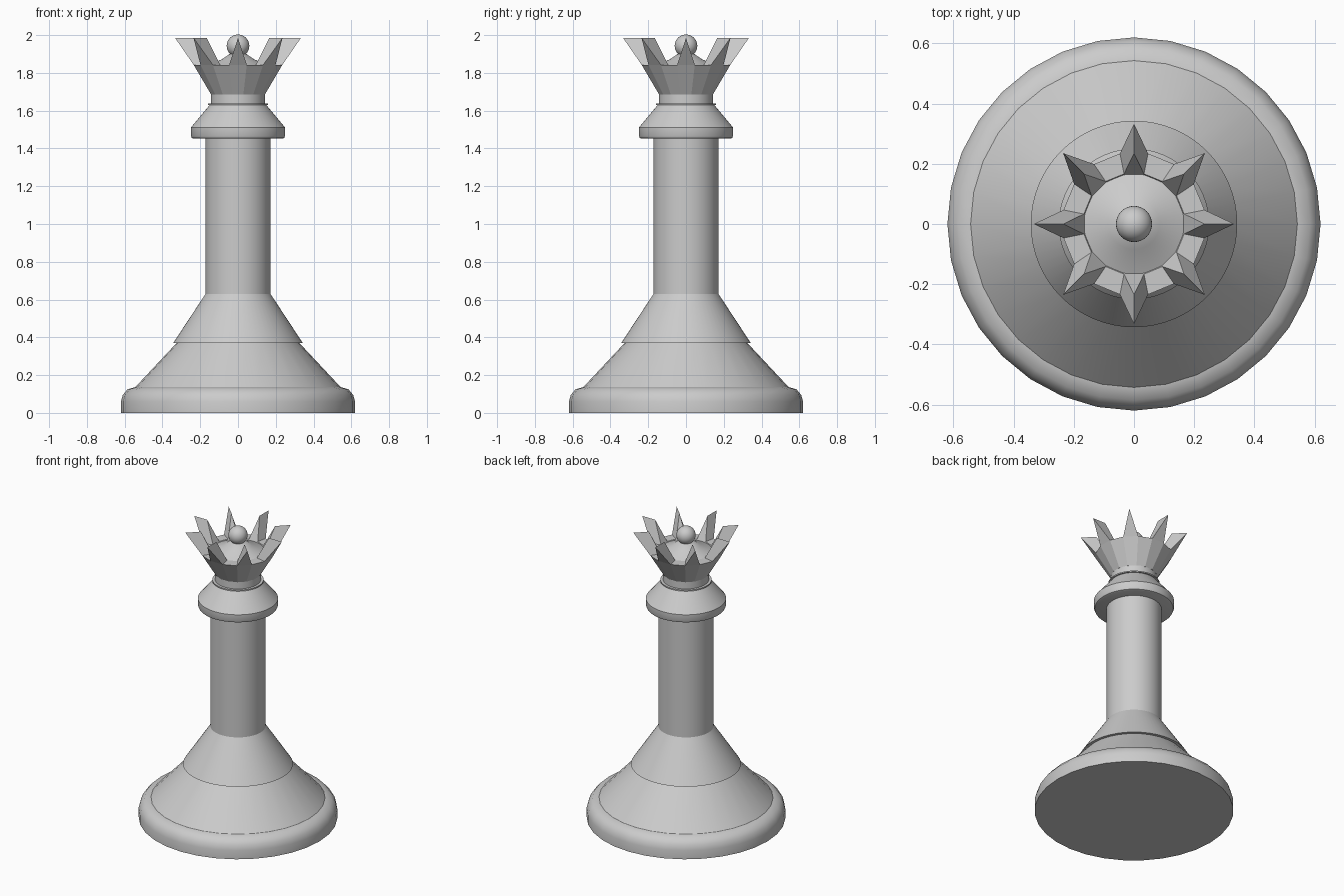
import bpy, bmesh, math

if "Cube" in bpy.data.objects:
    bpy.data.objects.remove(bpy.data.objects["Cube"])

mat = bpy.data.materials.new("plain_grey")
mat.diffuse_color = (0.6, 0.6, 0.6, 1)
mat.use_nodes = True
mat.node_tree.nodes["Principled BSDF"].inputs["Base Color"].default_value = mat.diffuse_color


def finish(name, bm, angle=35):
    bmesh.ops.recalc_face_normals(bm, faces=bm.faces)
    me = bpy.data.meshes.new(name)
    bm.to_mesh(me)
    bm.free()
    me.materials.append(mat)
    ob = bpy.data.objects.new(name, me)
    bpy.context.collection.objects.link(ob)
    bpy.ops.object.select_all(action='DESELECT')
    ob.select_set(True)
    bpy.context.view_layer.objects.active = ob
    if angle:
        bpy.ops.object.shade_smooth_by_angle(angle=math.radians(angle))
    return ob


def ring(bm, r, z, n, offset=0.0):
    return [bm.verts.new((r * math.cos(2 * math.pi * (i + offset) / n),
                          r * math.sin(2 * math.pi * (i + offset) / n), z))
            for i in range(n)]


def turned(name, profile, n=64):
    """Lathe a list of (radius, height) points, capped at both ends."""
    bm = bmesh.new()
    rings = [ring(bm, r, z, n) for r, z in profile]
    for a, b in zip(rings, rings[1:]):
        for i in range(n):
            j = (i + 1) % n
            bm.faces.new((a[i], a[j], b[j], b[i]))
    bm.faces.new(rings[0][::-1])
    bm.faces.new(rings[-1])
    return finish(name, bm)


# foot, skirts and column
turned("base", [(0.62, 0), (0.62, 0.06), (0.61, 0.095), (0.585, 0.125), (0.54, 0.138)], 32)
turned("lower_skirt", [(0.545, 0.135), (0.325, 0.37)], 32)
turned("upper_skirt", [(0.343, 0.37), (0.172, 0.63)])
turned("column", [(0.172, 0.62), (0.172, 1.46)])

# collar and neck
turned("collar", [(0.235, 1.452), (0.245, 1.456), (0.25, 1.468), (0.25, 1.51), (0.15, 1.63)])
turned("neck_disc", [(0.16, 1.63), (0.16, 1.638)])
turned("neck", [(0.143, 1.63), (0.143, 1.69)])

# crown: 16-sided flared wall, every second side drawn up to a radial ridge
N = 16
bm = bmesh.new()
bottom = ring(bm, 0.145, 1.685, N, 0.5)
outer = ring(bm, 0.239, 1.842, N, 0.5)
inner = ring(bm, 0.17, 1.842, N, 0.5)
floor = ring(bm, 0.10, 1.72, N, 0.5)
for i in range(N):
    j = (i + 1) % N
    bm.faces.new((bottom[i], bottom[j], outer[j], outer[i]))
    bm.faces.new((inner[i], inner[j], floor[j], floor[i]))
    if i % 2 == 0:
        bm.faces.new((outer[i], outer[j], inner[j], inner[i]))
    else:
        a = 2 * math.pi * (i + 1) / N
        tip, back = [bm.verts.new((r * math.cos(a), r * math.sin(a), 1.985))
                     for r in (0.333, 0.235)]
        bm.faces.new((outer[i], outer[j], tip))
        bm.faces.new((inner[j], inner[i], back))
        bm.faces.new((outer[j], inner[j], back, tip))
        bm.faces.new((inner[i], outer[i], tip, back))
bm.faces.new(bottom[::-1])
bm.faces.new(floor)
finish("crown", bm, 0)

# domed cap and ball on top
turned("crown_cap", [(0.17, 1.82), (0.17, 1.835), (0.085, 1.872), (0.03, 1.91)])
bm = bmesh.new()
bmesh.ops.create_uvsphere(bm, u_segments=32, v_segments=16, radius=0.06)
bmesh.ops.translate(bm, vec=(0, 0, 1.943), verts=bm.verts)
finish("ball", bm)
